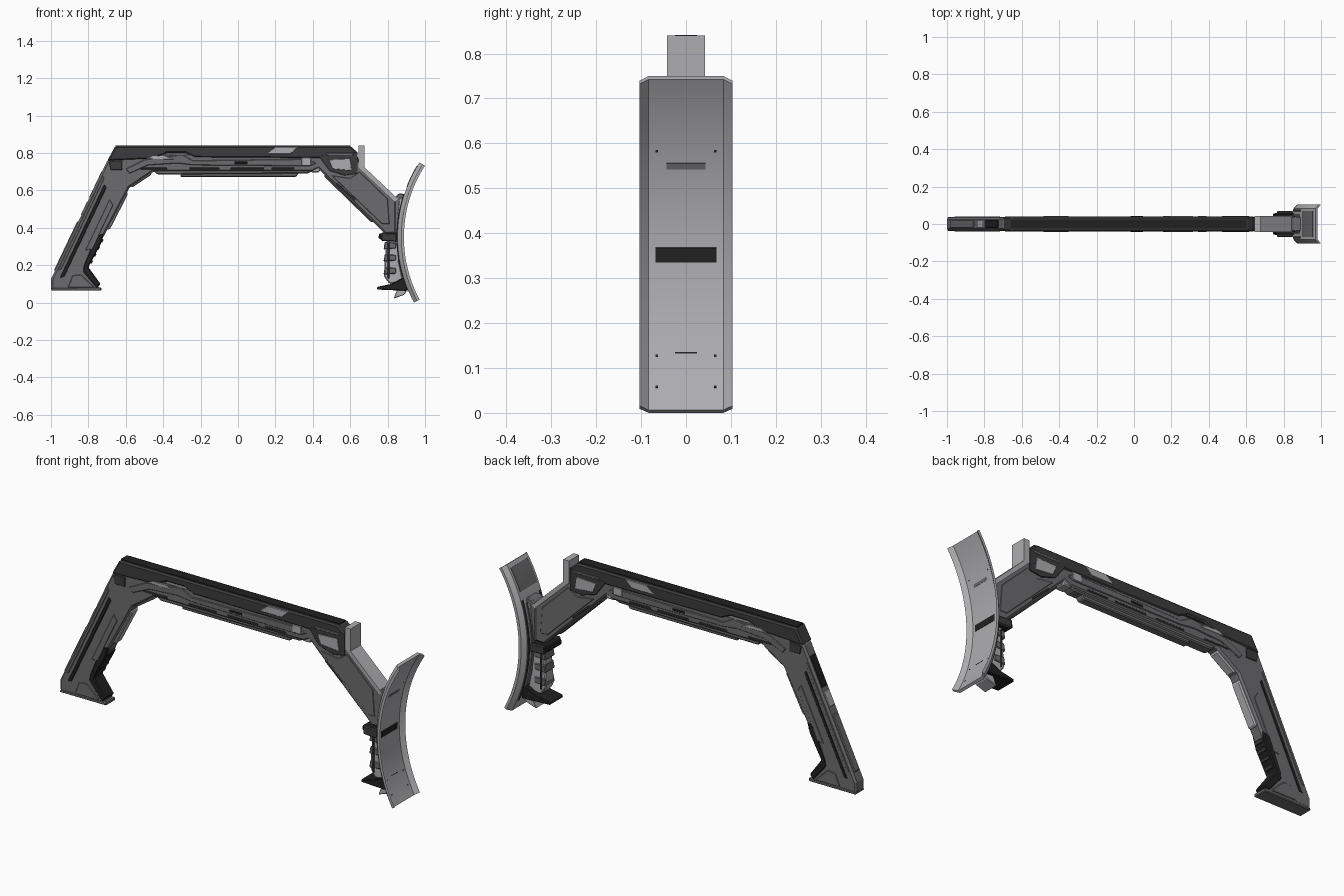
import bpy, bmesh
from math import sin, cos, asin, radians
from mathutils import Vector

if "Cube" in bpy.data.objects:
    bpy.data.objects.remove(bpy.data.objects["Cube"])

def material(name, v):
    m = bpy.data.materials.new(name)
    m.diffuse_color = (v, v, v * 1.05, 1)
    m.use_nodes = True
    m.node_tree.nodes["Principled BSDF"].inputs["Base Color"].default_value = m.diffuse_color
    return m

DARK, BLACK = material("dark", 0.045), material("black", 0.015)
MID, LIGHT = material("mid", 0.15), material("light", 0.42)

def finish(name, bm, mat, bevel=0):
    bmesh.ops.recalc_face_normals(bm, faces=bm.faces)
    me = bpy.data.meshes.new(name)
    bm.to_mesh(me)
    bm.free()
    me.materials.append(mat)
    ob = bpy.data.objects.new(name, me)
    bpy.context.collection.objects.link(ob)
    if bevel:
        b = ob.modifiers.new("bevel", 'BEVEL')
        b.width, b.segments, b.limit_method = bevel, 1, 'ANGLE'
    return ob

def add_prism(bm, pts, y0, y1):
    a = [bm.verts.new((x, y0, z)) for x, z in pts]
    b = [bm.verts.new((x, y1, z)) for x, z in pts]
    bm.faces.new(a)
    bm.faces.new(b[::-1])
    for i in range(len(pts)):
        j = (i + 1) % len(pts)
        bm.faces.new((a[i], b[i], b[j], a[j]))

def prism(name, pts, half, mat, bevel=0):
    """xz profile extruded through y, centred"""
    bm = bmesh.new()
    add_prism(bm, pts, -half, half)
    return finish(name, bm, mat, bevel)

def plates(name, pts, y0, y1, mat, bevel=0.002):
    """the same xz plate on both sides"""
    bm = bmesh.new()
    add_prism(bm, pts, y0, y1)
    add_prism(bm, pts, -y1, -y0)
    return finish(name, bm, mat, bevel)

def along(a, b, t0, t1, d0, d1, taper=0):
    """quad beside line a-b: t along it, d to its right"""
    a, b = Vector(a), Vector(b)
    u = (b - a).normalized()
    n = Vector((u.y, -u.x))
    return [tuple(a + u * t + n * d) for t, d in
            ((t0, d0), (t1, d0), (t1 - taper, d1), (t0 + taper, d1))]

def rect(x0, x1, z0, z1):
    return [(x0, z0), (x1, z0), (x1, z1), (x0, z1)]

# main arch: leg, beam and arm in one profile
prism("arch_frame", [(-1, .065), (-1, .125), (-.70, .757), (-.65, .80), (.63, .80), (.66, .735),
      (.85, .555), (.855, .37), (.79, .365), (.43, .715), (.40, .70), (-.455, .70), (-.58, .615),
      (-.715, .36), (-.815, .18), (-.745, .085), (-.735, .065)], .035, MID, .010)

# dark top beam, its channel and its inset panels
prism("top_beam", [(-.70, .757), (-.655, .838), (.60, .838), (.64, .803), (.64, .765), (.46, .77),
      (-.23, .775), (-.28, .80), (-.38, .80), (-.45, .768)], .040, DARK, .008)
prism("top_channel", rect(-.655, .60, .83, .841), .025, BLACK)
plates("beam_patch", [(.15, .795), (.20, .832), (.32, .832), (.28, .795)], .038, .0415, LIGHT)
plates("beam_left_patch", [(-.49, .768), (-.46, .785), (-.39, .785), (-.34, .765)], .036, .0415, LIGHT)
plates("leg_shoulder_patch", [(-.69, .75), (-.67, .76), (-.62, .76), (-.62, .71), (-.68, .71)],
       .034, .040, DARK)

# right shoulder: dark surround, pale window, trim bar
plates("shoulder_surround", [(.43, .785), (.64, .805), (.64, .69), (.57, .68), (.49, .705)],
       .034, .0405, DARK)
plates("shoulder_window", [(.485, .765), (.60, .77), (.61, .705), (.505, .715)], .038, .042, LIGHT, .003)
plates("shoulder_bar", rect(.47, .615, .788, .80), .038, .042, MID)

# side rails under the beam
plates("side_rail", [(-.60, .715), (-.50, .765), (-.30, .792), (-.24, .76), (.37, .768), (.42, .745),
       (.38, .73), (-.24, .735), (-.32, .745), (-.48, .735), (-.58, .69)], .033, .040, MID, .003)
for i, (x0, x1) in enumerate([(-.52, -.38), (-.26, -.10), (-.04, .14), (.18, .30)]):
    plates(f"rail_inset_{i}", rect(x0, x1, .712, .722), .033, .037, DARK)
plates("rail_latch", rect(.34, .39, .735, .775), .036, .042, LIGHT)
plates("rail_slot", rect(-.02, .05, .742, .754), .038, .0415, BLACK)

# rounded lining along the inside of the arch
prism("beam_lining", [(-.46, .71), (.41, .71), (.37, .69), (-.43, .685)], .028, MID, .006)
prism("beam_underplate", [(-.30, .70), (.33, .70), (.31, .672), (-.31, .672)], .022, MID, .005)
prism("corner_lining", along((-.58, .62), (-.46, .70), 0, .145, -.02, .012, .01), .026, LIGHT, .006)
prism("leg_lining", along((-.72, .35), (-.585, .612), .04, .28, -.02, .012, .012), .026, LIGHT, .006)
prism("arm_lining", along((.43, .715), (.79, .365), .03, .42, -.02, .008, .02), .022, MID, .005)
prism("arm_knuckle", along((.38, .705), (.44, .705), 0, .065, -.02, .008, .01), .03, LIGHT, .005)

# left leg: side slots, outer spine, dark grip pad, foot
A, B = (-1, .125), (-.70, .757)
plates("leg_side_slot", along(A, B, .03, .58, .04, .058, .01), .033, .037, BLACK)
plates("leg_outer_strip", along(A, B, .06, .62, .012, .026, .01), .033, .039, MID)
plates("leg_inner_strip", along(A, B, .22, .52, .10, .13, .02), .033, .038, MID)
prism("leg_spine_lower", along(A, B, .05, .34, -.006, .02, -.008), .022, MID, .004)
prism("leg_spine_upper", along(A, B, .38, .46, -.004, .02), .022, LIGHT, .003)
prism("leg_spine_slot", along(A, B, .48, .64, -.003, .02), .022, BLACK, .003)
prism("leg_grip", [(-.76, .36), (-.718, .37), (-.735, .31), (-.80, .19), (-.735, .10),
      (-.755, .075), (-.83, .165), (-.825, .20)], .038, BLACK, .005)
for i in range(4):
    prism(f"grip_rib_{i}", along((-.80, .19), (-.72, .35), .02 + i * .042, .045 + i * .042, -.01, .007, .004),
          .028, DARK, .002)
plates("foot_plate", [(-.91, .08), (-.885, .145), (-.84, .15), (-.765, .08)], .033, .039, MID, .003)
prism("foot_sole", [(-1, .064), (-.73, .064), (-.73, .082), (-.99, .08)], .038, MID, .004)

# upright fin running down along the top of the arm
prism("arm_fin", [(.643, .84), (.675, .84), (.675, .725), (.855, .555), (.84, .54), (.643, .725)], .042, LIGHT)

# arm side panels
plates("arm_panel", [(.50, .68), (.60, .665), (.65, .70), (.80, .555), (.81, .42), (.77, .42)],
       .033, .038, MID, .004)
plates("arm_slot", along((.53, .64), (.74, .45), 0, .13, 0, .010), .036, .0395, DARK)

# bracket joining the arm and the curved plate
prism("plate_bracket", [(.835, .56), (.862, .585), (.895, .58), (.868, .46), (.862, .37), (.835, .37)],
      .040, MID, .006)
plates("bracket_trim", along((.852, .38), (.868, .565), 0, .18, -.004, .012), .038, .045, LIGHT)

# clamp, lower strut and toe
prism("clamp", [(.75, .345), (.755, .37), (.86, .362), (.86, .332), (.77, .335)], .058, BLACK, .004)
plates("clamp_cheek", [(.765, .33), (.765, .375), (.85, .37), (.85, .325)], .05, .070, DARK, .005)
prism("lower_strut", [(.795, .35), (.785, .23), (.78, .14), (.81, .10), (.885, .11), (.862, .22), (.86, .35)],
      .034, LIGHT, .006)
for i, z in enumerate((.285, .22, .15)):
    prism(f"strut_band_{i}", [(.778, z), (.785, z + .04), (.845, z + .035), (.845, z + .005)], .039, MID, .004)
plates("strut_slot", rect(.80, .81, .13, .32), .037, .041, DARK)
prism("toe_wedge", [(.742, .07), (.745, .085), (.82, .10), (.885, .135), (.91, .10), (.905, .063)], .055, BLACK, .004)
prism("toe_spur", [(.855, .08), (.832, .022), (.89, .042), (.915, .09)], .04, LIGHT, .003)

# curved plate: a cross-section swept round an arc
CX, CZ, R = 1.593, .35, .74

def arc_sweep(name, section, z0, z1, n, mat):
    """section: (y, distance in from the arc); heights z0 to z1 on the arc"""
    a0, a1 = asin((z0 - CZ) / R), asin((z1 - CZ) / R)
    bm = bmesh.new()
    rings = []
    for i in range(n + 1):
        a = a0 + (a1 - a0) * i / n
        rings.append([bm.verts.new((CX - (R - d) * cos(a), y, CZ + (R - d) * sin(a))) for y, d in section])
    k = len(section)
    for p, q in zip(rings, rings[1:]):
        for i in range(k):
            j = (i + 1) % k
            bm.faces.new((p[i], p[j], q[j], q[i]))
    bm.faces.new(rings[0])
    bm.faces.new(rings[-1])
    return finish(name, bm, mat)

def patch(name, y0, y1, d0, d1, z0, z1, mat, n=2):
    return arc_sweep(name, [(y0, d0), (y1, d0), (y1, d1), (y0, d1)], z0, z1, n, mat)

plate = arc_sweep("curved_plate", [(-.104, .020), (-.083, 0), (.083, 0), (.104, .020), (.104, .034),
                  (.083, .014), (-.083, .014), (-.104, .034)], 0, .75, 28, LIGHT)
for p in plate.data.polygons:
    p.use_smooth = True
plate.data.set_sharp_from_angle(angle=radians(25))

# plate slots, back panels and edge fasteners
patch("plate_main_slot", -.068, .068, .011, .0155, .335, .368, BLACK)
patch("plate_small_slot", -.043, .043, .011, .0155, .546, .56, MID)
patch("plate_lower_seam", -.025, .025, .011, .0148, .128, .131, BLACK)
patch("plate_back_top", -.07, .07, -.003, .003, .62, .73, MID, 5)
patch("plate_back_spine", -.05, .05, -.006, .003, .14, .56, MID, 12)
for s in (-1, 1):
    side = "left" if s < 0 else "right"
    patch(f"plate_back_rib_{side}", s * .066, s * .078, -.004, .003, .06, .58, DARK, 14)
    for i, z in enumerate((.05, .12, .585)):
        patch(f"plate_fastener_{side}_{i}", s * .062, s * .068, .012, .0152, z, z + .005, BLACK, 1)
